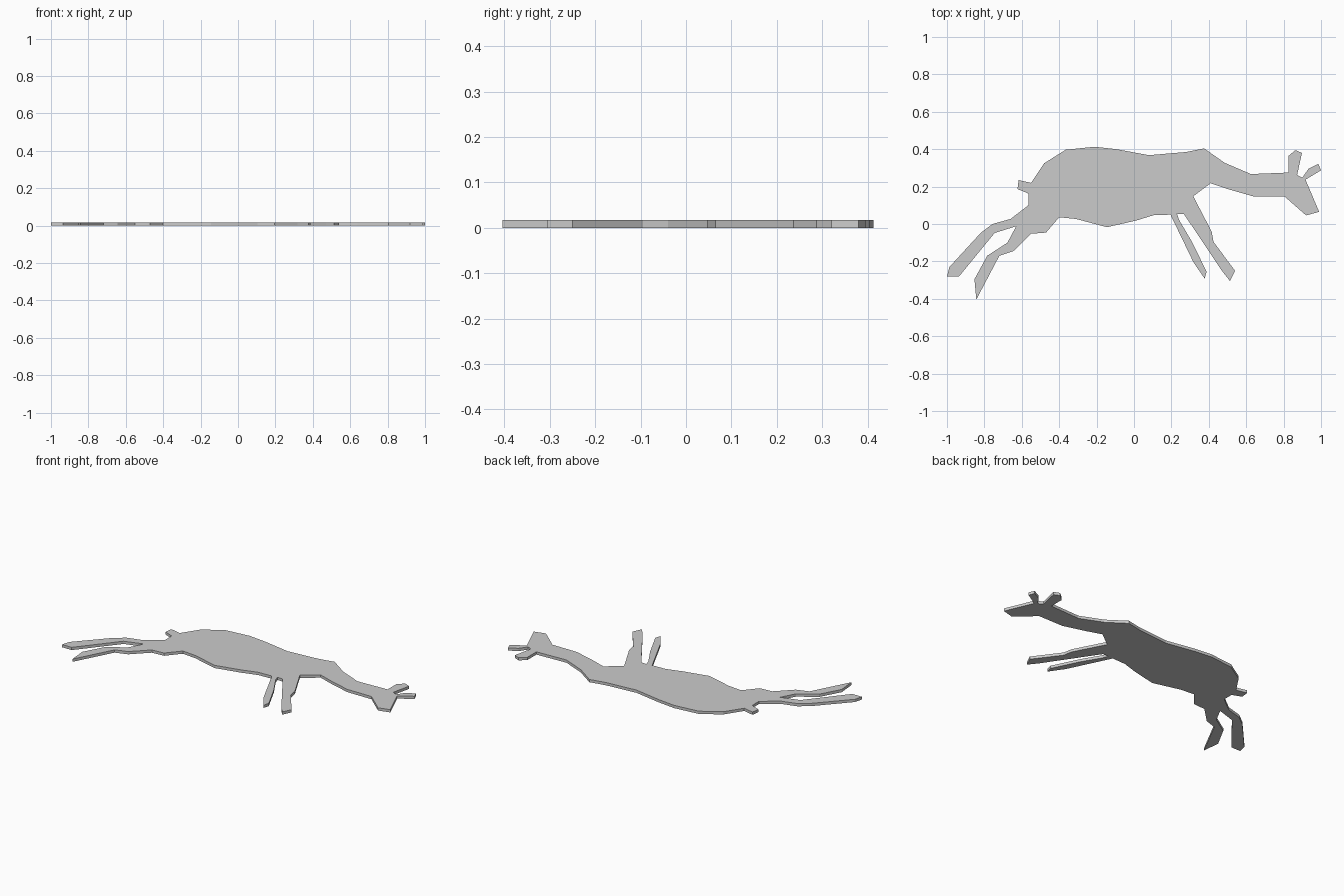
import bpy
import bmesh

THICKNESS = 0.017

# Outline of the flat deer cut-out, clockwise, one short run per body part
tail = [(-0.565, 0.163), (-0.623, 0.187), (-0.617, 0.235), (-0.55, 0.22)]
back = [(-0.48, 0.325), (-0.365, 0.397), (-0.21, 0.413), (-0.095, 0.40),
        (0.08, 0.368), (0.28, 0.385), (0.375, 0.404)]
nape = [(0.485, 0.327), (0.625, 0.267), (0.825, 0.275)]
ears = [(0.825, 0.363), (0.863, 0.395), (0.898, 0.38), (0.872, 0.262),
        (0.90, 0.248), (0.933, 0.295), (0.985, 0.322), (1.0, 0.287)]
head = [(0.917, 0.237), (0.99, 0.065), (0.92, 0.046), (0.805, 0.147)]
throat = [(0.64, 0.147), (0.50, 0.187), (0.41, 0.218), (0.317, 0.148)]
front_leg_near = [(0.415, -0.04), (0.425, -0.095), (0.54, -0.25),
                  (0.513, -0.305), (0.47, -0.25), (0.267, 0.053)]
front_leg_far = [(0.23, 0.055), (0.242, 0.02), (0.31, -0.095), (0.388, -0.255),
                 (0.378, -0.292), (0.318, -0.205), (0.195, 0.05)]
belly = [(0.105, 0.047), (0.01, 0.018), (-0.145, -0.017), (-0.31, 0.027),
         (-0.40, 0.036)]
hind_leg_near = [(-0.47, -0.046), (-0.55, -0.052), (-0.645, -0.145),
                 (-0.72, -0.17), (-0.843, -0.404), (-0.853, -0.295),
                 (-0.785, -0.17), (-0.677, -0.10), (-0.63, -0.012)]
hind_leg_far = [(-0.745, -0.048), (-0.935, -0.28), (-1.0, -0.28),
                (-0.987, -0.23), (-0.82, -0.048), (-0.757, 0.0),
                (-0.66, 0.027), (-0.565, 0.10)]

outline = (tail + back + nape + ears + head + throat + front_leg_near
           + front_leg_far + belly + hind_leg_near + hind_leg_far)

# Extrude the outline into a thin plate
bm = bmesh.new()
base = bm.faces.new([bm.verts.new((x, y, 0)) for x, y in outline])
result = bmesh.ops.extrude_face_region(bm, geom=[base], use_keep_orig=True)
top_verts = [g for g in result["geom"] if isinstance(g, bmesh.types.BMVert)]
bmesh.ops.translate(bm, verts=top_verts, vec=(0, 0, THICKNESS))
bmesh.ops.recalc_face_normals(bm, faces=bm.faces)
bmesh.ops.triangulate(bm, faces=[f for f in bm.faces if len(f.verts) > 4])

mesh = bpy.data.meshes.new("deer_plate")
bm.to_mesh(mesh)
bm.free()
bpy.context.collection.objects.link(bpy.data.objects.new("deer_plate", mesh))
